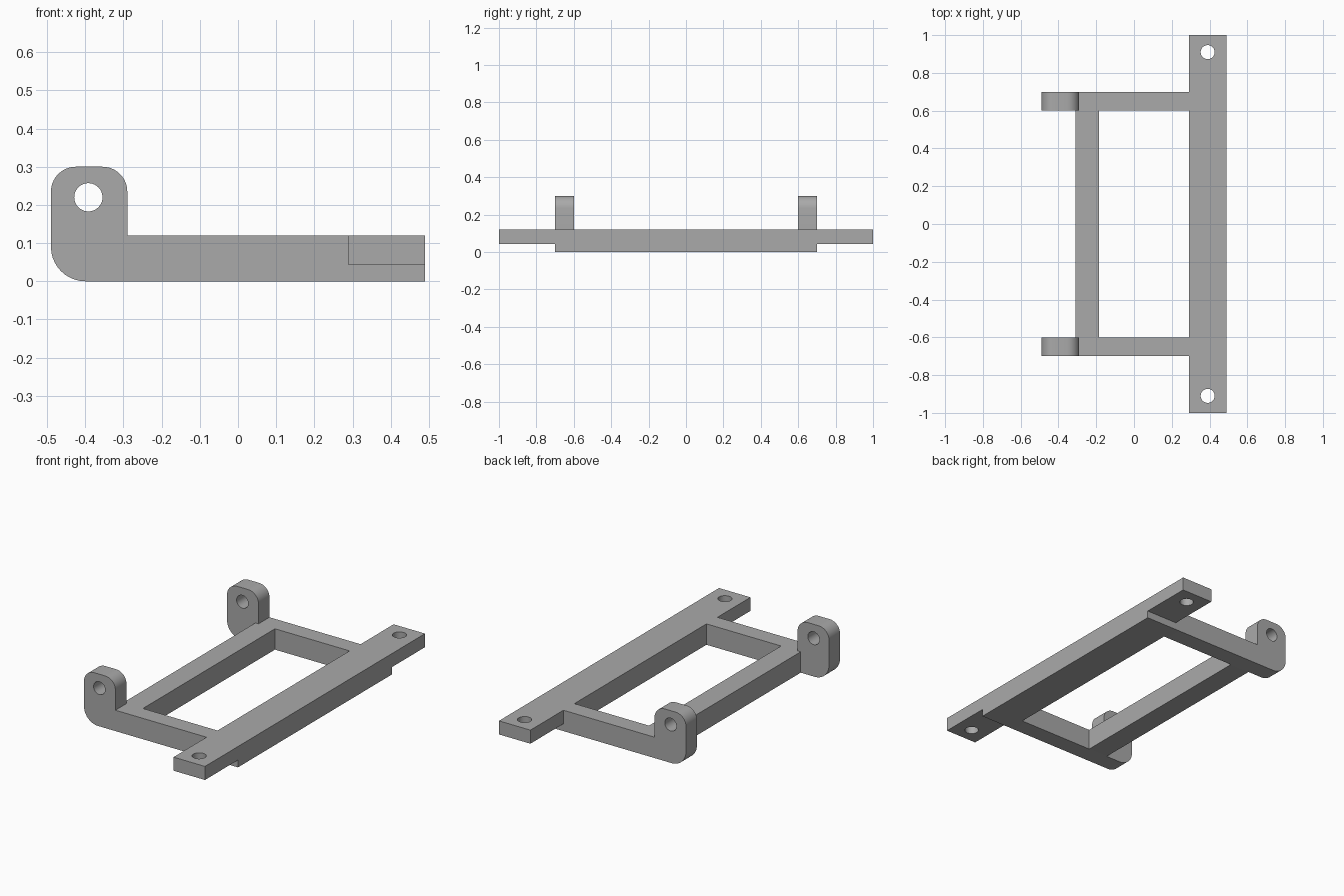
import bpy, bmesh
from math import cos, sin, pi, radians
from mathutils import Matrix, Vector

cube = bpy.data.objects.get("Cube")
if cube:
    bpy.data.objects.remove(cube, do_unlink=True)

grey = bpy.data.materials.new("mid_grey")
grey.use_nodes = True
colour = (0.4, 0.4, 0.4, 1)
grey.diffuse_color = colour
grey.node_tree.nodes["Principled BSDF"].inputs["Base Color"].default_value = colour

HOLE = 0.037


def prism(name, points, depth):
    """Extrude a closed loop of 3D points along a depth vector."""
    bm = bmesh.new()
    face = bm.faces.new([bm.verts.new(p) for p in points])
    top = bmesh.ops.extrude_face_region(bm, geom=[face])["geom"]
    bmesh.ops.translate(bm, vec=Vector(depth),
                        verts=[v for v in top if isinstance(v, bmesh.types.BMVert)])
    bmesh.ops.recalc_face_normals(bm, faces=bm.faces)
    mesh = bpy.data.meshes.new(name)
    bm.to_mesh(mesh)
    bm.free()
    mesh.materials.append(grey)
    obj = bpy.data.objects.new(name, mesh)
    bpy.context.collection.objects.link(obj)
    return obj


def arc(cx, cz, r, start, steps=10):
    """Quarter turn, anticlockwise from the start angle in degrees."""
    angles = [radians(start) + pi / 2 * i / steps for i in range(steps + 1)]
    return [(cx + r * cos(a), cz + r * sin(a)) for a in angles]


def drill(obj, centre, rotation):
    """Cut a round through-hole in an object."""
    bm = bmesh.new()
    bmesh.ops.create_cone(bm, cap_ends=True, segments=40, radius1=HOLE,
                          radius2=HOLE, depth=0.4,
                          matrix=Matrix.Translation(centre) @ rotation)
    mesh = bpy.data.meshes.new("hole_cutter")
    bm.to_mesh(mesh)
    bm.free()
    mesh.materials.append(grey)
    cutter = bpy.data.objects.new("hole_cutter", mesh)
    bpy.context.collection.objects.link(cutter)
    cutter.hide_render = True
    mod = obj.modifiers.new("hole", "BOOLEAN")
    mod.operation = "DIFFERENCE"
    mod.solver = "EXACT"
    mod.object = cutter
    bpy.ops.object.select_all(action="DESELECT")
    bpy.context.view_layer.objects.active = obj
    obj.select_set(True)
    bpy.ops.object.modifier_apply(modifier=mod.name)
    bpy.data.objects.remove(cutter, do_unlink=True)


def finish(obj):
    bpy.ops.object.select_all(action="DESELECT")
    bpy.context.view_layer.objects.active = obj
    obj.select_set(True)
    bpy.ops.object.shade_smooth_by_angle(angle=radians(30))


# Mounting bar: thick middle with thinner tabs at both ends
half = [(0.7, 0), (0.7, 0.042), (1, 0.042), (1, 0.12)]
outline = half + [(-y, z) for y, z in reversed(half)]
bar = prism("mounting_bar", [(0.29, y, z) for y, z in outline], (0.2, 0, 0))
for side in (-1, 1):
    drill(bar, Vector((0.39, side * 0.91, 0.08)), Matrix.Identity(4))
finish(bar)

# Side arms with a rounded, drilled upright lug
profile = ([(0.29, 0), (0.29, 0.12), (-0.29, 0.12)]
           + arc(-0.355, 0.235, 0.065, 0)
           + arc(-0.425, 0.235, 0.065, 90)
           + arc(-0.4, 0.09, 0.09, 180))
for name, y in (("front_arm", -0.7), ("back_arm", 0.6)):
    arm = prism(name, [(x, y, z) for x, z in profile], (0, 0.1, 0))
    drill(arm, Vector((-0.392, y + 0.05, 0.22)), Matrix.Rotation(pi / 2, 4, "X"))
    finish(arm)

# Cross bar joining the arms
section = [(-0.31, 0), (-0.185, 0), (-0.185, 0.12), (-0.31, 0.12)]
prism("cross_bar", [(x, -0.6, z) for x, z in section], (0, 1.2, 0))
